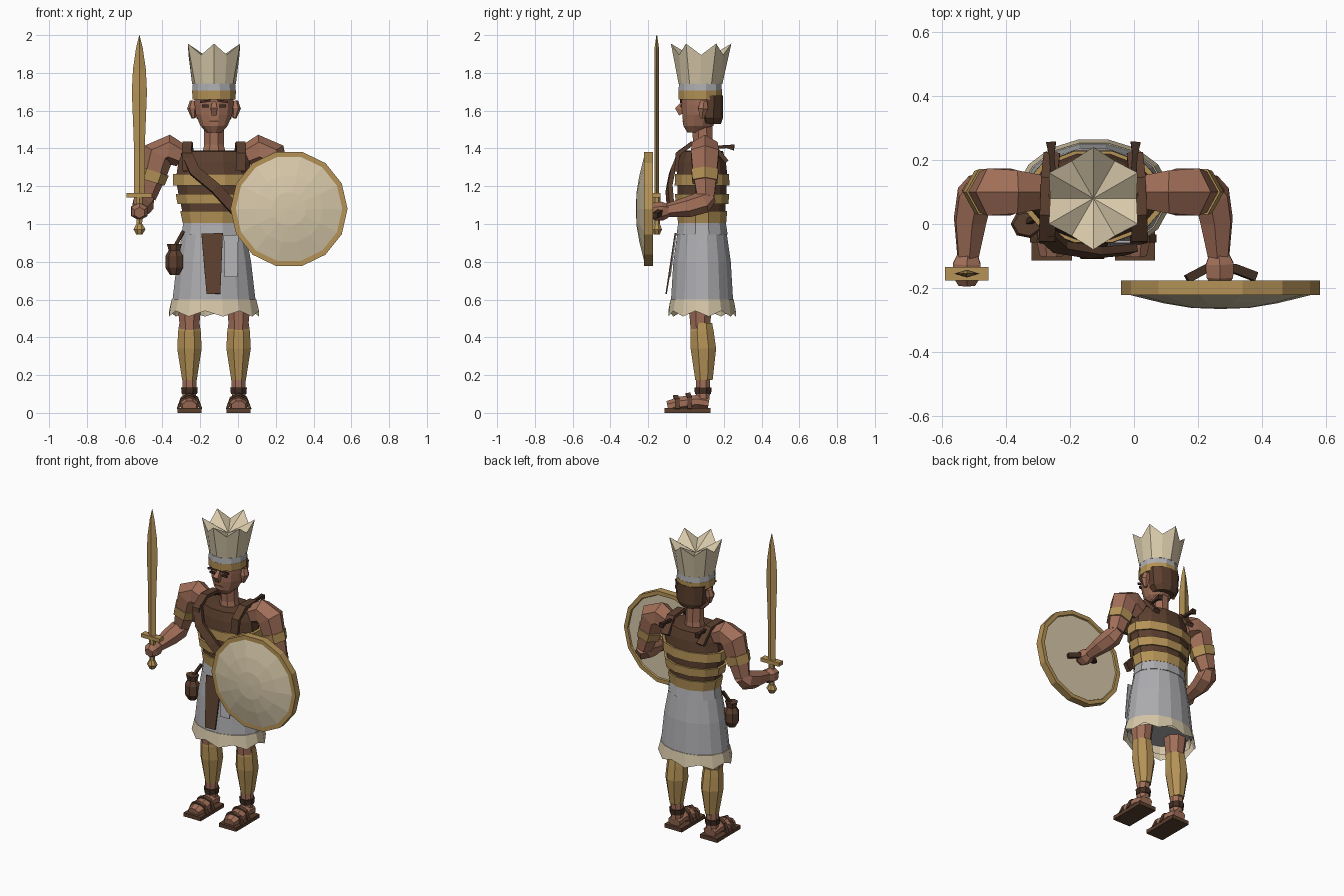
import bpy, bmesh, math
from mathutils import Vector, Matrix

if "Cube" in bpy.data.objects:
    bpy.data.objects.remove(bpy.data.objects["Cube"])

CX, CY = -0.127, 0.085   # body axis
COLORS = {
    "skin": (0.36, 0.16, 0.10), "gold": (0.46, 0.29, 0.095), "leather": (0.105, 0.05, 0.028),
    "dark_leather": (0.055, 0.028, 0.017), "cream": (0.68, 0.58, 0.40), "linen_grey": (0.42, 0.42, 0.44),
}
MATS = {}
for key, c in COLORS.items():
    MATS[key] = bpy.data.materials.new(key)
    MATS[key].diffuse_color = (*c, 1)


def finish(name, bm, mats):
    bmesh.ops.recalc_face_normals(bm, faces=bm.faces)
    me = bpy.data.meshes.new(name)
    bm.to_mesh(me)
    bm.free()
    for m in mats:
        me.materials.append(MATS[m])
    ob = bpy.data.objects.new(name, me)
    bpy.context.collection.objects.link(ob)
    return ob


def skin_rings(name, rings, mats, caps=(True, True)):
    """Bridge rings of points; mats is one colour or one per segment."""
    bm = bmesh.new()
    segs = [mats] * (len(rings) - 1) if isinstance(mats, str) else mats
    names = list(dict.fromkeys(segs))
    vr = [[bm.verts.new(p) for p in r] for r in rings]
    n = len(vr[0])
    for k in range(len(vr) - 1):
        for i in range(n):
            j = (i + 1) % n
            f = bm.faces.new((vr[k][i], vr[k][j], vr[k + 1][j], vr[k + 1][i]))
            f.material_index = names.index(segs[k])
    if caps[0]:
        bm.faces.new(vr[0][::-1]).material_index = names.index(segs[0])
    if caps[1]:
        bm.faces.new(vr[-1]).material_index = names.index(segs[-1])
    return finish(name, bm, names)


def loft(name, levels, mats, n=12, phase=0.5, caps=(True, True)):
    """Stacked ellipses given as (cx, cy, z, rx, ry)."""
    rings = []
    for cx, cy, z, rx, ry in levels:
        ang = [2 * math.pi * (i + phase) / n for i in range(n)]
        rings.append([(cx + rx * math.cos(a), cy + ry * math.sin(a), z) for a in ang])
    return skin_rings(name, rings, mats, caps)


def limb(name, pts, radii, mats, n=6, flat=1.0, side=(1, 0, 0)):
    """Tube along a path; flat squeezes it across the side direction."""
    pts = [Vector(p) for p in pts]
    u, rings = Vector(side), []
    for i, p in enumerate(pts):
        t = (pts[min(i + 1, len(pts) - 1)] - pts[max(i - 1, 0)]).normalized()
        u = (u - t * u.dot(t)).normalized()
        v = t.cross(u)
        ang = [2 * math.pi * (k + 0.5) / n for k in range(n)]
        rings.append([p + radii[i] * (u * math.cos(a) + v * flat * math.sin(a)) for a in ang])
    return skin_rings(name, rings, mats)


def box(name, c, size, mat, rot=(0, 'X')):
    bm = bmesh.new()
    bmesh.ops.create_cube(bm, size=1)
    m = Matrix.Translation(c) @ Matrix.Rotation(rot[0], 4, rot[1]) @ Matrix.Diagonal((*size, 1))
    bmesh.ops.transform(bm, matrix=m, verts=bm.verts)
    return finish(name, bm, [mat])


def body(*levels):
    return [(CX, CY, z, rx, ry) for z, rx, ry in levels]


# Armour: overlapping gold and leather bands
loft("banded_armour", body(
    (1.005, .172, .132), (1.07, .185, .138), (1.07, .175, .128), (1.11, .183, .13), (1.105, .20, .145),
    (1.16, .21, .148), (1.16, .195, .135), (1.21, .205, .135), (1.205, .225, .15), (1.265, .225, .148),
    (1.265, .205, .138), (1.33, .195, .13), (1.385, .175, .115), (1.39, .07, .07)),
    ["gold", "gold", "leather", "gold", "gold", "gold", "leather", "gold", "gold", "gold"] + ["leather"] * 3)

# Kilt with sash and scalloped hem
loft("waist_sash", body((.945, .178, .14), (1.01, .168, .13)), "linen_grey")
loft("kilt", body((.59, .225, .168), (.8, .2, .155), (.96, .17, .132)), "linen_grey", n=16)
hem = loft("kilt_hem", body((.525, .243, .182), (.6, .228, .171), (.6, .2, .15), (.54, .215, .16)),
           "cream", n=16, caps=(False, False))
for i in range(0, 16, 2):
    hem.data.vertices[i].co.z -= .015
    hem.data.vertices[i + 1].co.z += .015
limb("front_apron", [(CX - .01, -.055, .95), (CX - .003, -.105, .63)], [.08, .052], "leather", n=4, flat=.1)
limb("side_cloth", [(CX + .09, -.055, .94), (CX + .09, -.085, .72)], [.055, .05], "linen_grey", n=4, flat=.1)

# Hip pouch
loft("hip_pouch", [(-.335, .0, z, r, r * .9) for z, r in
                   ((.73, .025), (.77, .05), (.83, .05), (.86, .032), (.895, .042))], "leather", n=7)
limb("pouch_cord", [(-.34, .0, .87), (-.29, .03, .96)], [.012, .012], "dark_leather", n=4)

# Neck and head
loft("neck", [(CX, .09, 1.36, .07, .065), (CX, .09, 1.42, .056, .056), (CX, .085, 1.55, .056, .06)], "skin", n=8)
loft("head", [(CX, .055, 1.485, .04, .05), (CX, .065, 1.52, .075, .082), (CX, .075, 1.58, .1, .098),
              (CX, .075, 1.63, .106, .1), (CX, .075, 1.69, .108, .105)], "skin")
loft("back_hair", [(CX, .125, 1.53, .07, .06), (CX, .125, 1.56, .098, .07), (CX, .125, 1.68, .109, .072)],
     "leather", n=10)
limb("nose", [(CX, -.012, 1.65), (CX, -.04, 1.61), (CX, -.025, 1.58)], [.01, .026, .018], "skin", n=4)
box("mouth", (CX, -.012, 1.545), (.05, .012, .008), "leather")
for s, tag in ((-1, "left"), (1, "right")):
    box("brow_" + tag, (CX + s * .045, -.026, 1.65), (.06, .009, .012), "dark_leather", (s * .12, 'Y'))
    box("eye_" + tag, (CX + s * .045, -.025, 1.625), (.036, .008, .014), "dark_leather")
    limb("ear_" + tag, [(CX + s * .108, .085, 1.56), (CX + s * .115, .09, 1.61), (CX + s * .108, .095, 1.65)],
         [.012, .03, .022], "skin", n=6, flat=.9, side=(0, 1, 0))

# Headdress: bands and a pointed folded crown
loft("headdress_gold_band", [(CX, .075, 1.66, .118, .118), (CX, .075, 1.708, .12, .12)], "gold")
loft("headdress_grey_band", [(CX, .075, 1.705, .119, .119), (CX, .075, 1.745, .116, .116)], "linen_grey")
bm = bmesh.new()
low, top = [], []
for i in range(12):
    a = math.pi * i / 6 + math.pi / 2
    r, z = (.16, 1.955) if i % 2 == 0 else (.135, 1.895)
    low.append(bm.verts.new((CX + .116 * math.cos(a), .077 + .116 * math.sin(a), 1.742)))
    top.append(bm.verts.new((CX + r * math.cos(a), .08 + r * math.sin(a), z)))
mid = bm.verts.new((CX, .08, 1.86))
for i in range(12):
    j = (i + 1) % 12
    bm.faces.new((low[i], low[j], top[j], top[i]))
    bm.faces.new((top[i], top[j], mid))
bm.faces.new(low[::-1])
finish("pointed_crown", bm, ["cream"])

for s, tag in ((-1, "left"), (1, "right")):
    def at(d, y, z):
        return (CX + s * d, y, z)

    # Arms
    limb("upper_arm_" + tag, [at(.17, .1, 1.36), at(.24, .1, 1.395), at(.295, .1, 1.37), at(.325, .1, 1.26),
                              at(.36, .105, 1.14)], [.06, .078, .085, .072, .052], "skin", side=(0, 1, 0))
    limb("forearm_" + tag, [at(.355, .13, 1.15), at(.37, .09, 1.115), at(.385, .01, 1.09), at(.392, -.11, 1.07)],
         [.04, .06, .055, .035], "skin")
    limb("hand_" + tag, [at(.392, -.095, 1.07), at(.395, -.125, 1.068), at(.395, -.165, 1.065),
                         at(.395, -.19, 1.06)], [.036, .05, .048, .03], "skin")
    limb("armband_" + tag, [at(.318, .1, 1.28), at(.335, .1, 1.225)], [.082, .076], "gold", side=(0, 1, 0))
    # Shoulder straps with knots behind
    limb("shoulder_strap_" + tag, [at(.14, -.05, 1.28), at(.145, -.045, 1.37), at(.142, .03, 1.425),
                                   at(.138, .14, 1.42), at(.13, .215, 1.33)],
         [.036] * 5, "leather", n=4, flat=.45)
    limb("strap_knot_" + tag, [at(.125, .15, 1.405), at(.13, .215, 1.41), at(.132, .255, 1.405)],
         [.012, .012, .022], "dark_leather", n=4)

    # Legs
    lx = CX + s * .13
    loft("leg_" + tag, [(lx, y, z, r, r) for y, z, r in
                        ((.09, .07, .038), (.09, .2, .042), (.08, .4, .057), (.075, .48, .058), (.08, .68, .08))],
         "skin", n=8)
    loft("greave_" + tag, [(lx, .095, .175, .042, .05), (lx, .092, .34, .07, .073), (lx, .085, .43, .065, .067),
                           (lx, .085, .475, .058, .058)], "gold", n=8)
    loft("ankle_cuff_" + tag, [(lx, .09, .10, .044, .046), (lx, .09, .135, .048, .05)], "dark_leather", n=8)

    # Sandals
    box("sole_" + tag, (lx, .008, .0125), (.126, .245, .025), "leather")
    limb("foot_" + tag, [(lx, .12, .05), (lx, .06, .06), (lx, -.03, .048), (lx, -.098, .035)],
         [.045, .05, .056, .04], "skin", n=8, flat=.75)
    for y, h in ((-.045, .088), (.02, .1)):
        limb("sandal_strap_" + tag, [(lx - .062, y, .02), (lx - .04, y, h * .8), (lx, y - .01, h),
                                     (lx + .04, y, h * .8), (lx + .062, y, .02)],
             [.018] * 5, "leather", n=4, flat=.5, side=(0, 1, 0))

# Chest strap
limb("chest_strap", [(-.275, -.03, 1.38), (-.23, -.072, 1.28), (-.12, -.09, 1.19), (-.01, -.08, 1.07)],
     [.04] * 4, "leather", n=4, flat=.45)

# Sword
SX, SY = -.522, -.155
loft("sword_blade", [(SX, SY, z, r, .012 if r > .01 else .002) for z, r in
                     ((1.16, .028), (1.45, .03), (1.7, .04), (1.82, .034), (1.93, .018), (2.0, .001))],
     "gold", n=4, phase=0)
box("sword_guard", (SX, SY, 1.153), (.135, .042, .024), "gold")
loft("sword_grip", [(SX, SY, .99, .017, .017), (SX, SY, 1.145, .02, .02)], "gold", n=6)
loft("sword_pommel", [(SX, SY, .945, .018, .018), (SX, SY, .972, .034, .03), (SX, SY, 1.0, .018, .018)],
     "gold", n=8)

# Shield: domed face, metal rim, back and grip
HX, HZ = .27, 1.08


def disc(y, r, n=14):
    return [(HX + r * math.cos(2 * math.pi * i / n), y, HZ + r * math.sin(2 * math.pi * i / n)) for i in range(n)]


skin_rings("shield_rim", [disc(-.185, .28), disc(-.176, .284), disc(-.176, .31), disc(-.222, .31), disc(-.222, .28)],
           "gold", (False, False))
skin_rings("shield_face", [disc(-.186, .283), disc(-.222, .282), disc(-.247, .18), disc(-.262, .09), disc(-.265, .01)],
           "cream")
limb("shield_grip", [(.165, -.172, 1.09), (.225, -.14, 1.075), (.315, -.14, 1.06), (.38, -.165, 1.045)],
     [.02] * 4, "dark_leather", n=4, side=(0, 0, 1))

for m in bpy.data.materials:
    if m.users and not m.is_grease_pencil:
        m.use_nodes = True
        m.node_tree.nodes["Principled BSDF"].inputs["Base Color"].default_value = m.diffuse_color
